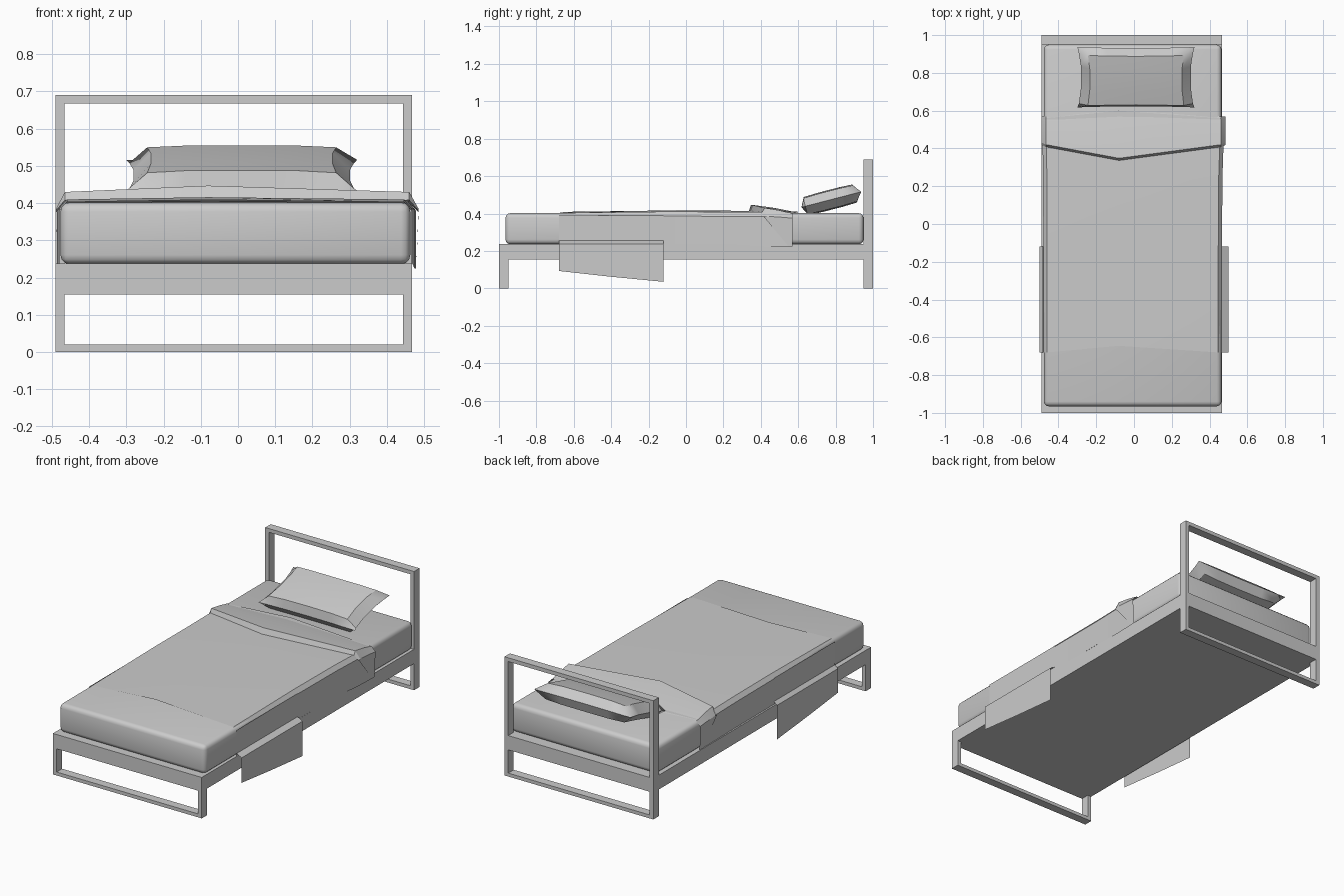
import bpy, bmesh, math
from mathutils import Matrix

if "Cube" in bpy.data.objects:
    bpy.data.objects.remove(bpy.data.objects["Cube"])


def make(name, verts, faces, smooth=None):
    me = bpy.data.meshes.new(name)
    me.from_pydata(verts, [], faces)
    bm = bmesh.new()
    bm.from_mesh(me)
    bmesh.ops.remove_doubles(bm, verts=bm.verts, dist=1e-5)
    bmesh.ops.recalc_face_normals(bm, faces=bm.faces)
    bm.to_mesh(me)
    bm.free()
    ob = bpy.data.objects.new(name, me)
    bpy.context.collection.objects.link(ob)
    if smooth:
        for o in bpy.context.selected_objects:
            o.select_set(False)
        bpy.context.view_layer.objects.active = ob
        ob.select_set(True)
        bpy.ops.object.shade_smooth_by_angle(angle=math.radians(smooth))
    return ob


def loft(name, rows, smooth=None):
    n = len(rows[0])
    verts = [p for r in rows for p in r]
    faces = [(i * n + j, i * n + j + 1, (i + 1) * n + j + 1, (i + 1) * n + j)
             for i in range(len(rows) - 1) for j in range(n - 1)]
    ob = make(name, verts, faces, smooth)
    return ob


def box(name, x0, x1, y0, y1, z0, z1):
    v = [(x, y, z) for x in (x0, x1) for y in (y0, y1) for z in (z0, z1)]
    f = [(0, 1, 3, 2), (4, 6, 7, 5), (0, 4, 5, 1), (2, 3, 7, 6), (0, 2, 6, 4), (1, 5, 7, 3)]
    return make(name, v, f)


L, R, T = -0.49, 0.467, 0.024

# Bed frame: platform plus rectangular end loops
box("platform", L, R, -1, 1, 0.155, 0.238)
for end, y0, y1, top in (("foot", -1, -0.95, 0.2), ("head", 0.95, 1, 0.69)):
    box(end + "_left_post", L, L + T, y0, y1, 0, top)
    box(end + "_right_post", R - T, R, y0, y1, 0, top)
    box(end + "_bottom_rail", L + T, R - T, y0, y1, 0, 0.02)
box("head_top_rail", L + T, R - T, 0.95, 1, 0.668, 0.69)

# Mattress with rounded edges
mattress = box("mattress", -0.477, 0.463, -0.965, 0.949, 0.236, 0.402)
bm = bmesh.new()
bm.from_mesh(mattress.data)
bmesh.ops.bevel(bm, geom=bm.edges[:], offset=0.025, segments=3, profile=0.5, affect='EDGES')
for f in bm.faces:
    f.smooth = True
bm.to_mesh(mattress.data)
bm.free()


# Blanket: cross-sections over the mattress, front edge bowed at the middle
def section(y, ymid, xl, xr, zb, zt):
    return [(xl, y, zb), (xl, y, zt - 0.03), (xl + 0.02, y, zt - 0.006),
            (-0.08, ymid, zt), (xr - 0.02, y, zt - 0.006), (xr, y, zt - 0.03), (xr, y, zb)]


loft("blanket", [section(0.56, 0.6, -0.486, 0.478, 0.225, 0.41),
                 section(0.42, 0.345, -0.484, 0.474, 0.225, 0.414),
                 section(0.24, 0.22, -0.481, 0.468, 0.238, 0.415),
                 section(-0.12, -0.12, -0.48, 0.466, 0.238, 0.416),
                 section(-0.68, -0.645, -0.48, 0.466, 0.238, 0.409)], 30)

# Turned-down fold at the head of the blanket
fold = []
for x, yb, zb, yf, zf, zu in ((-0.487, 0.57, 0.225, 0.56, 0.225, 0.225),
                              (-0.489, 0.57, 0.375, 0.43, 0.385, 0.38),
                              (-0.465, 0.57, 0.4, 0.42, 0.43, 0.408),
                              (-0.08, 0.6, 0.404, 0.348, 0.447, 0.413),
                              (0.46, 0.57, 0.4, 0.42, 0.43, 0.408),
                              (0.485, 0.57, 0.375, 0.43, 0.385, 0.38),
                              (0.479, 0.57, 0.225, 0.56, 0.225, 0.225)):
    fold.append([(x, yb, zb), (x, (yb + yf) / 2, zb * 0.4 + zf * 0.6),
                 (x, yf, zf), (x, yf - 0.012, zu)])
loft("blanket_fold", fold, 30)

# Loose blanket sides hanging over the platform edge
for side, xe, xo, zb in (("left", -0.481, -0.501, 0.04), ("right", 0.467, 0.499, 0.035)):
    loft("blanket_drop_" + side,
         [[(xe, y, 0.39), (xe, y, 0.255), (xo, y, 0.238), (xo, y, z)]
          for y, z in ((-0.12, zb), (-0.4, zb + 0.027), (-0.68, zb + 0.058))])

# Pillow: two cushioned shells meeting at a pinched seam, leaning back
us = (-1, -0.84, -0.5, 0, 0.5, 0.84, 1)
vs = (-1, -0.8, -0.35, 0.35, 0.8, 1)
tilt = Matrix.Translation((0.01, 0.777, 0.475)) @ Matrix.Rotation(math.radians(14.5), 4, 'X')
verts, faces = [], []
for s in (1, -1):
    base = len(verts)
    for v in vs:
        for u in us:
            rim = abs(u) == 1 or abs(v) == 1
            h = 0 if rim else 0.053 - 0.012 * u ** 4 - 0.008 * v ** 4
            x = u * (0.31 - 0.022 * (1 - v * v))
            y = v * (0.165 - 0.006 * (1 - u * u))
            if v == -0.8:
                y -= 0.012
            verts.append(tilt @ Matrix.Translation((x, y, s * h)).to_translation())
    n = len(us)
    for i in range(len(vs) - 1):
        for j in range(n - 1):
            a = base + i * n + j
            faces.append((a, a + 1, a + n + 1, a + n))
make("pillow", verts, faces, 40)
